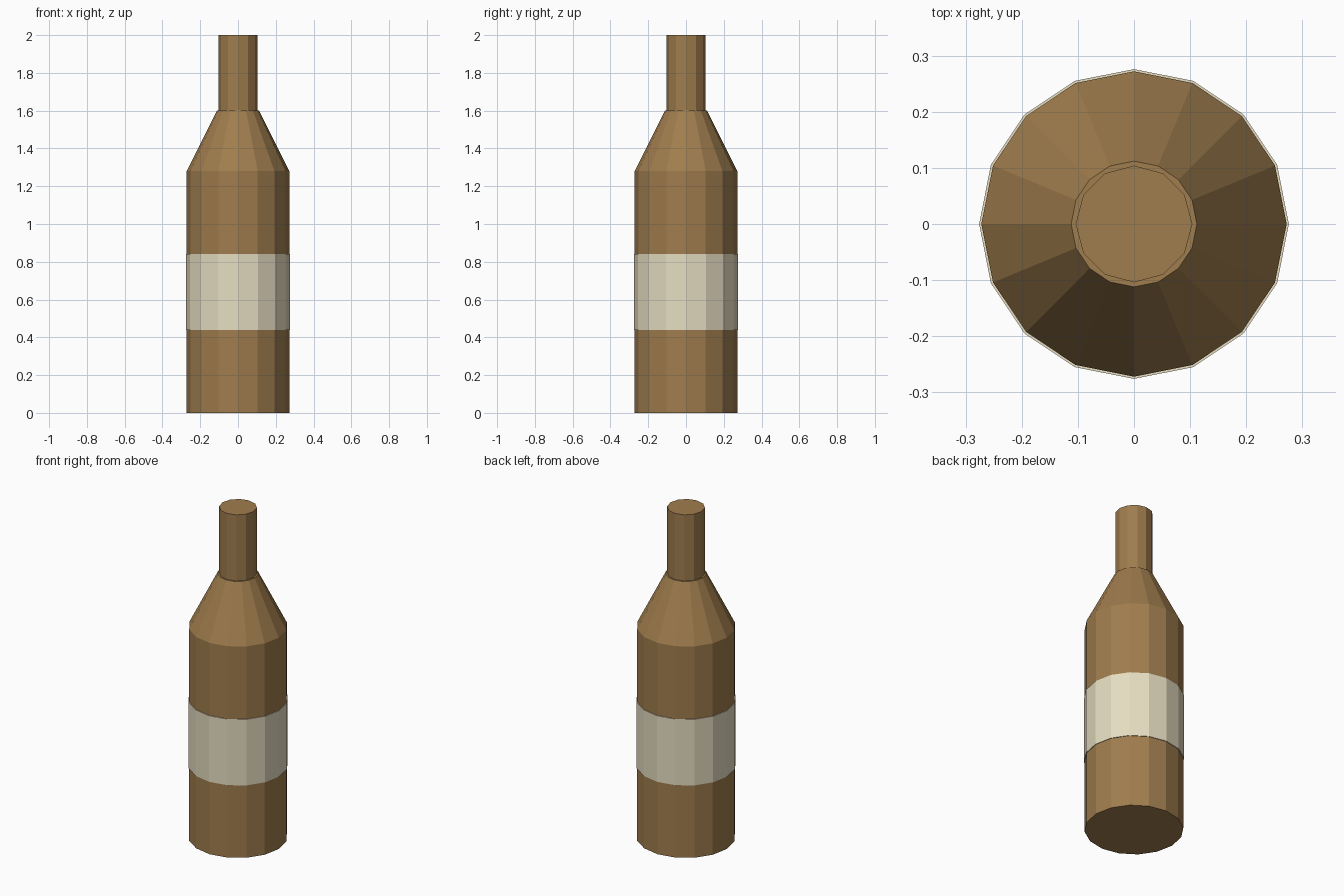
import bpy

if "Cube" in bpy.data.objects:
    bpy.data.objects.remove(bpy.data.objects["Cube"])


def material(name, rgb):
    m = bpy.data.materials.new(name)
    m.diffuse_color = (*rgb, 1.0)
    m.use_nodes = True
    m.node_tree.nodes["Principled BSDF"].inputs["Base Color"].default_value = m.diffuse_color
    return m


def section(name, sides, r_bottom, r_top, z0, z1, mat):
    """Flat-shaded, capped round section between two heights."""
    bpy.ops.mesh.primitive_cone_add(vertices=sides, radius1=r_bottom, radius2=r_top,
                                    depth=z1 - z0, location=(0, 0, (z0 + z1) / 2))
    ob = bpy.context.object
    ob.name = name
    ob.data.materials.append(mat)
    return ob


brown = material("brown_glass", (0.35, 0.205, 0.075))
cream = material("cream_paper", (0.79, 0.72, 0.53))

# Bottle, stacked from the ground up
section("body", 16, 0.272, 0.272, 0.0, 1.28, brown)
section("shoulder", 16, 0.272, 0.112, 1.28, 1.6, brown)
section("neck", 12, 0.104, 0.104, 1.6, 2.0, brown)

# Paper band wrapped around the body
section("label", 16, 0.276, 0.276, 0.44, 0.84, cream)
